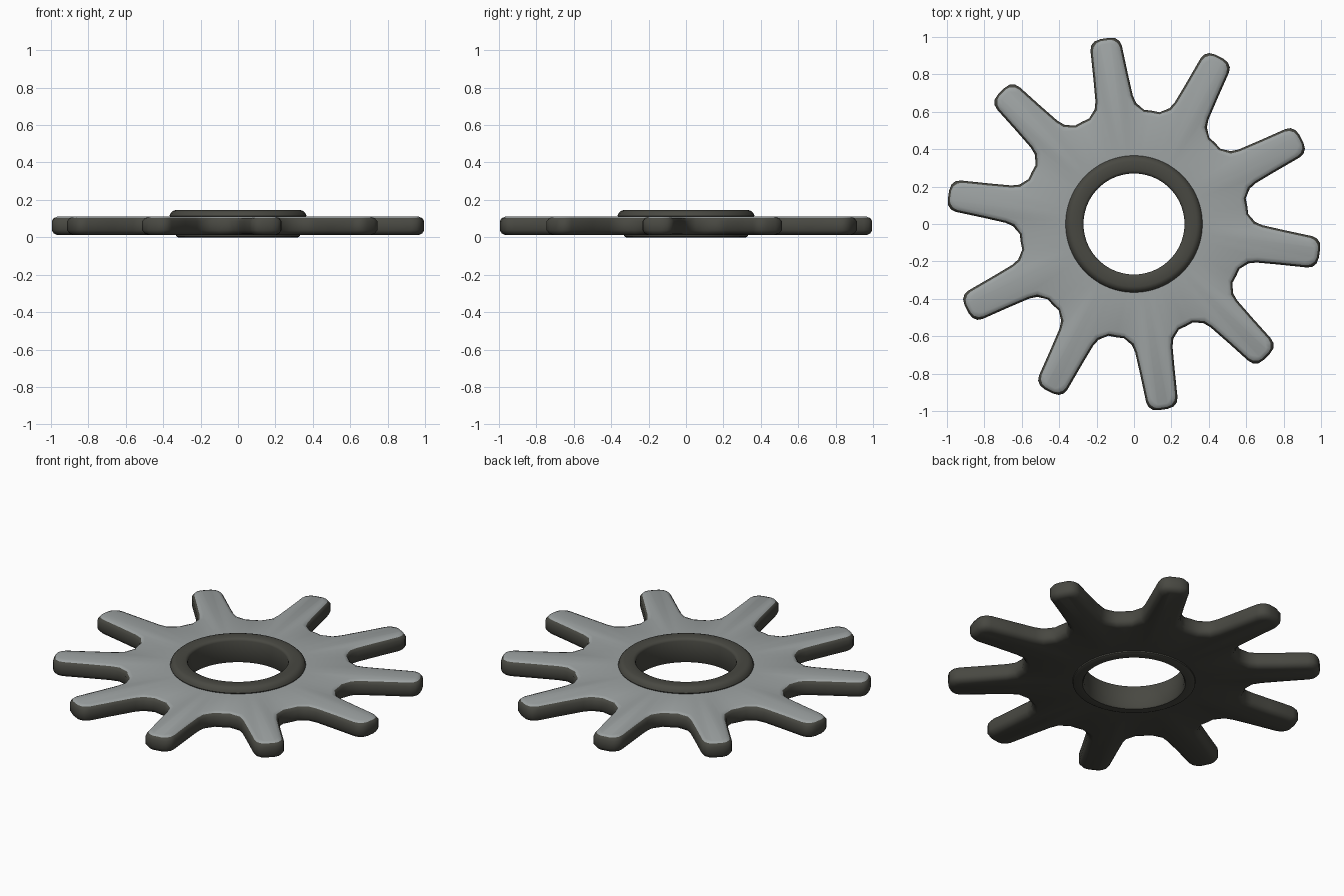
import bpy, bmesh, math

if "Cube" in bpy.data.objects:
    bpy.data.objects.remove(bpy.data.objects["Cube"])

TEETH = 10
PHASE = math.radians(-9)
PITCH = 2 * math.pi / TEETH


def material(name, rgb):
    m = bpy.data.materials.new(name)
    m.diffuse_color = (*rgb, 1)
    m.use_nodes = True
    m.node_tree.nodes["Principled BSDF"].inputs["Base Color"].default_value = m.diffuse_color
    return m


light = material("worn grey", (0.34, 0.365, 0.365))
dark = material("dark metal", (0.065, 0.065, 0.054))


def outline(d):
    """Sprocket outline, inset by d."""
    half = [(0.638 - d * 0.6, 0.112 - d), (0.68, 0.101 - d), (0.80, 0.093 - d),
            (0.95 - d * 0.7, 0.085 - d), (0.978 - d, 0.077 - d),
            (0.997 - d, 0.056 - d * 0.8), (1.004 - d, 0.025)]
    valley = [(0.613 - d, math.radians(a)) for a in (18, 14.0)]
    valley = [(r * math.cos(a), r * math.sin(a)) for r, a in valley]
    side = valley + half
    tooth = [(x, -y) for x, y in side] + [(x, y) for x, y in reversed(side[1:])]
    pts = []
    for i in range(TEETH):
        c, s = math.cos(PHASE + i * PITCH), math.sin(PHASE + i * PITCH)
        pts += [(c * x - s * y, s * x + c * y) for x, y in tooth]
    return pts


def circle(r, base):
    return [(r * x / math.hypot(x, y), r * y / math.hypot(x, y)) for x, y in base]


def loft(name, loops, mats):
    """Join stacked loops of (points, z) with quads."""
    bm = bmesh.new()
    rows = [[bm.verts.new((x, y, z)) for x, y in pts] for pts, z in loops]
    n = len(rows[0])
    for a, b in zip(rows, rows[1:]):
        for i in range(n):
            j = (i + 1) % n
            bm.faces.new((a[i], a[j], b[j], b[i]))
    bm.normal_update()
    me = bpy.data.meshes.new(name)
    bm.to_mesh(me)
    bm.free()
    for m in mats:
        me.materials.append(m)
    ob = bpy.data.objects.new(name, me)
    bpy.context.collection.objects.link(ob)
    bpy.context.view_layer.objects.active = ob
    bpy.ops.object.select_all(action='DESELECT')
    ob.select_set(True)
    bpy.ops.object.shade_smooth_by_angle(angle=math.radians(40))
    return ob


# Toothed disc with rounded edges, light on the upward faces only
base = outline(0.03)
loops = [(circle(0.325, base), 0.012), (base, 0.012), (outline(0.011), 0.02),
         (outline(0), 0.038), (outline(0), 0.086), (outline(0.011), 0.103),
         (base, 0.110), (circle(0.355, base), 0.110)]
disc = loft("toothed_disc", loops, [dark, light])
for p in disc.data.polygons:
    p.material_index = int(p.normal.z > 0.7)

# Raised hub ring around the bore
unit = [(math.cos(t * math.pi / 36), math.sin(t * math.pi / 36)) for t in range(72)]
profile = [(0.362, 0.106), (0.366, 0.115), (0.361, 0.129), (0.348, 0.141),
           (0.335, 0.145), (0.285, 0.145), (0.274, 0.139), (0.270, 0.130),
           (0.270, 0.012), (0.278, 0.0), (0.320, 0.0), (0.330, 0.005), (0.332, 0.016)]
loft("hub_ring", [(circle(r, unit), z) for r, z in reversed(profile)], [dark])
# Point the ring faces outward
ring = bpy.data.objects["hub_ring"].data
top = max(ring.polygons, key=lambda p: p.center.z)
if top.normal.z < 0:
    ring.flip_normals()
